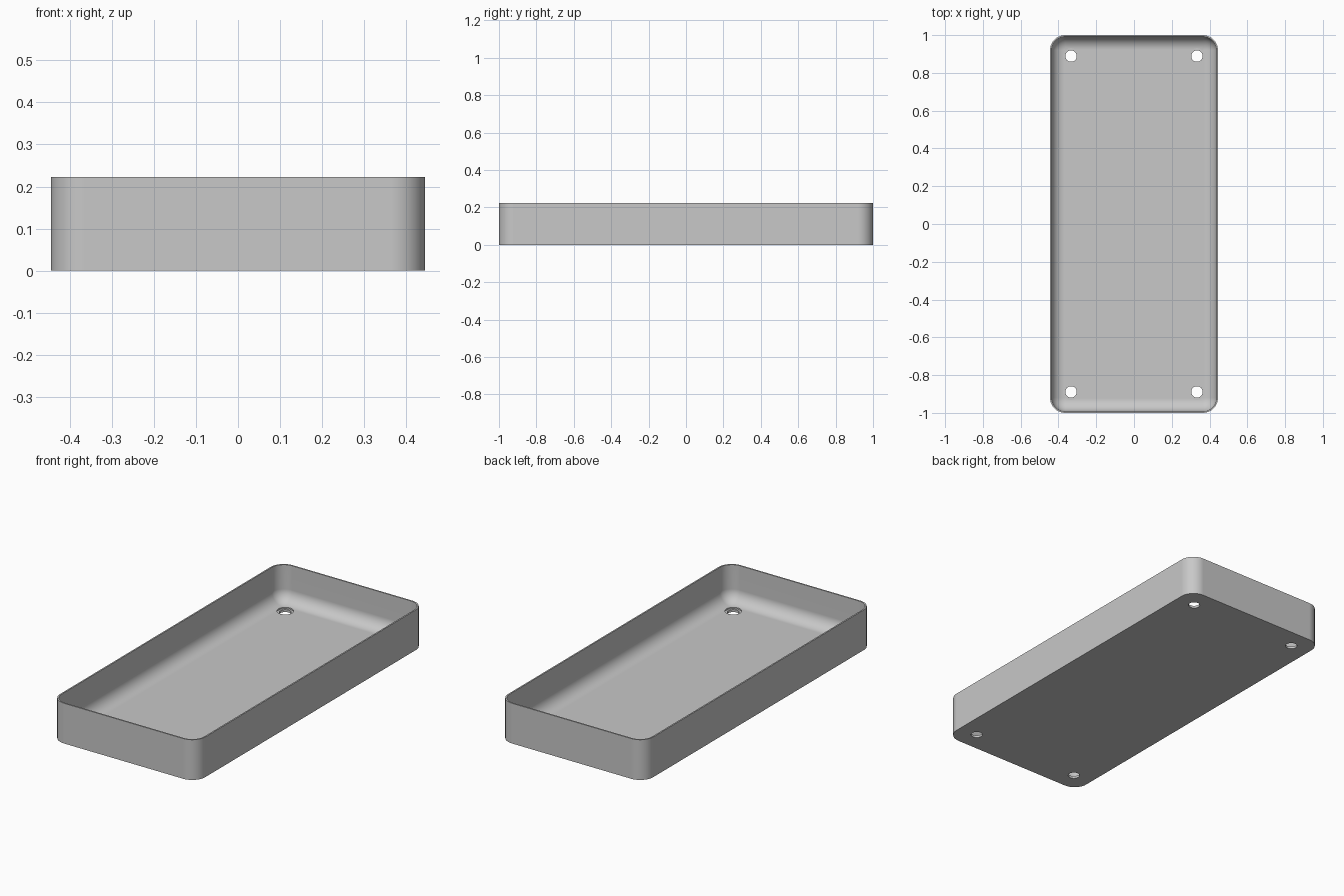
import bpy, bmesh, math
from mathutils import Vector

cube = bpy.data.objects.get("Cube")
if cube:
    bpy.data.objects.remove(cube, do_unlink=True)

HALF_X, HALF_Y, HEIGHT = 0.4444, 1.0, 0.2222
CORNER, WALL, FLOOR, FILLET = 0.08, 0.008, 0.02, 0.068
HOLE_X, HOLE_Y = 0.3333, 0.8889
ARC_STEPS = 10

grey = bpy.data.materials.new("light grey")
grey.use_nodes = True
colour = (0.58, 0.58, 0.58, 1)
grey.diffuse_color = colour
grey.node_tree.nodes["Principled BSDF"].inputs["Base Color"].default_value = colour


def rounded_ring(bm, inset, z):
    """Rounded rectangle of vertices, inset from the outer wall."""
    radius = CORNER - inset
    ring = []
    for i, (sx, sy) in enumerate(((1, 1), (-1, 1), (-1, -1), (1, -1))):
        for k in range(ARC_STEPS + 1):
            a = math.pi / 2 * (i + k / ARC_STEPS)
            ring.append(bm.verts.new((sx * (HALF_X - CORNER) + radius * math.cos(a),
                                      sy * (HALF_Y - CORNER) + radius * math.sin(a), z)))
    return ring


def cutter(name, x, y, radius, z0, z1):
    """Hidden cylinder used to cut the floor."""
    bm = bmesh.new()
    bmesh.ops.create_cone(bm, cap_ends=True, segments=32, radius1=radius,
                          radius2=radius, depth=z1 - z0)
    bmesh.ops.translate(bm, verts=bm.verts, vec=Vector((x, y, (z0 + z1) / 2)))
    mesh = bpy.data.meshes.new(name)
    bm.to_mesh(mesh)
    bm.free()
    mesh.materials.append(grey)
    obj = bpy.data.objects.new(name, mesh)
    bpy.context.collection.objects.link(obj)
    obj.hide_render = True
    return obj


# Tray shell: outer wall, rim, inner wall, then the fillet down to the floor
profile = [(0, 0), (0, HEIGHT), (WALL, HEIGHT)]
for k in range(ARC_STEPS + 1):
    a = math.pi / 2 * k / ARC_STEPS
    profile.append((WALL + FILLET * (1 - math.cos(a)), FLOOR + FILLET * (1 - math.sin(a))))

bm = bmesh.new()
rings = [rounded_ring(bm, inset, z) for inset, z in profile]
for low, high in zip(rings, rings[1:]):
    for i in range(len(low)):
        j = (i + 1) % len(low)
        bm.faces.new((low[i], low[j], high[j], high[i]))
bm.faces.new(rings[0][::-1])
bm.faces.new(rings[-1])
bmesh.ops.recalc_face_normals(bm, faces=bm.faces)
mesh = bpy.data.meshes.new("tray")
bm.to_mesh(mesh)
bm.free()
mesh.materials.append(grey)
tray = bpy.data.objects.new("tray", mesh)
bpy.context.collection.objects.link(tray)
bpy.context.view_layer.objects.active = tray
tray.select_set(True)

# Screw holes with a shallow seat around each one
for sx in (-1, 1):
    for sy in (-1, 1):
        for name, radius, z0 in (("seat_cutter", 0.042, FLOOR - 0.007),
                                 ("hole_cutter", 0.03, -0.05)):
            tool = cutter(name, sx * HOLE_X, sy * HOLE_Y, radius, z0, 0.1)
            cut = tray.modifiers.new(name, 'BOOLEAN')
            cut.operation, cut.solver, cut.object = 'DIFFERENCE', 'EXACT', tool
            bpy.ops.object.modifier_apply(modifier=cut.name)
            bpy.data.objects.remove(tool, do_unlink=True)

# Smooth corners and fillet, crisp rim and holes
bpy.ops.object.shade_smooth_by_angle(angle=math.radians(35))
weighted = tray.modifiers.new("flat_face_normals", 'WEIGHTED_NORMAL')
weighted.keep_sharp = True
